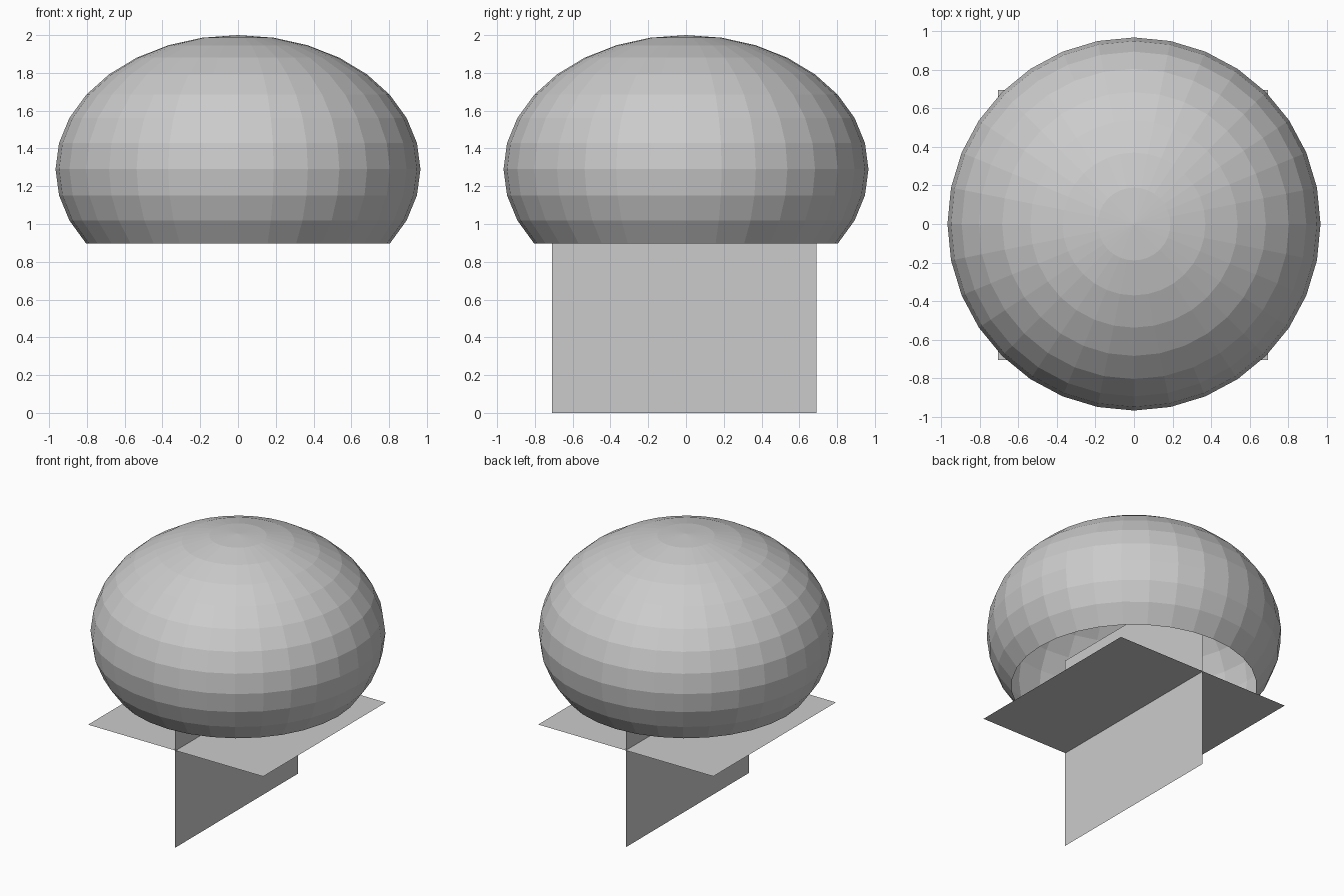
import bpy
import bmesh
import math
from mathutils import Matrix

if "Cube" in bpy.data.objects:
    bpy.data.objects.remove(bpy.data.objects["Cube"])

grey = bpy.data.materials.new("light grey")
grey.diffuse_color = (0.6, 0.6, 0.6, 1)
grey.use_nodes = True
grey.node_tree.nodes["Principled BSDF"].inputs["Base Color"].default_value = grey.diffuse_color


def add_object(name, bm):
    mesh = bpy.data.meshes.new(name)
    bm.to_mesh(mesh)
    bm.free()
    mesh.materials.append(grey)
    obj = bpy.data.objects.new(name, mesh)
    bpy.context.collection.objects.link(obj)
    return obj


def square_panel(name, location, rotation=Matrix()):
    bm = bmesh.new()
    bmesh.ops.create_grid(bm, x_segments=1, y_segments=1, size=0.7,
                          matrix=Matrix.Translation(location) @ rotation)
    return add_object(name, bm)


# Flattened dome, open underneath: sphere without its lowest rings
bm = bmesh.new()
bmesh.ops.create_uvsphere(bm, u_segments=32, v_segments=16, radius=1)
cut = math.sin(math.radians(35))
bmesh.ops.delete(bm, geom=[v for v in bm.verts if v.co.z < -cut], context='VERTS')
bmesh.ops.transform(bm, verts=bm.verts,
                    matrix=Matrix.Translation((0, 0, 1.29)) @ Matrix.Diagonal((0.966, 0.966, 0.71, 1)))
add_object("dome", bm)

# Two crossing panels under and inside the dome
square_panel("flat_panel", (-0.005, -0.005, 0.7))
square_panel("upright_panel", (-0.005, -0.01, 0.7), Matrix.Rotation(math.pi / 2, 4, 'Y'))
